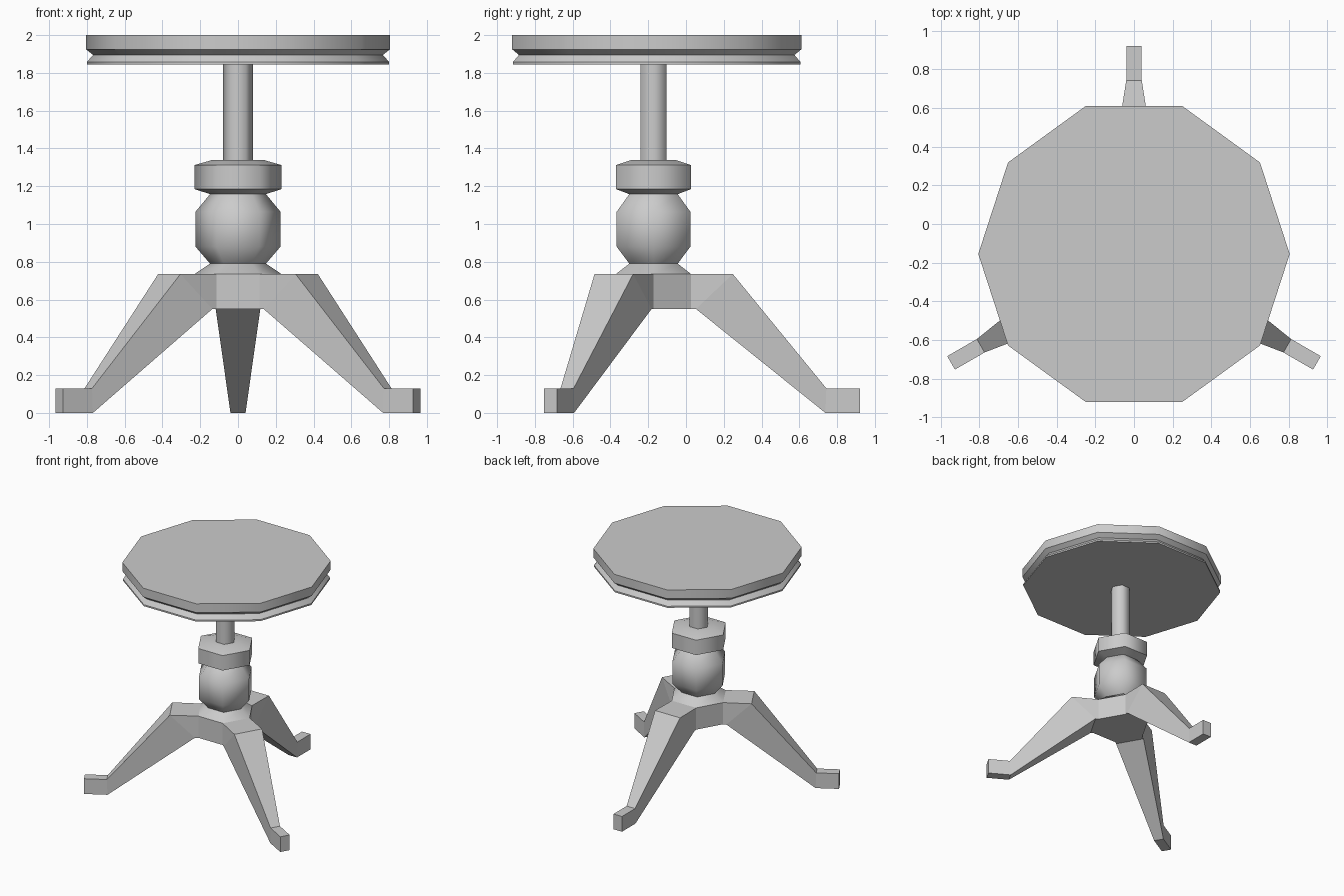
import bpy, bmesh, math
from mathutils import Vector

if "Cube" in bpy.data.objects:
    bpy.data.objects.remove(bpy.data.objects["Cube"])

AXIS_Y = -0.172   # centre of the pedestal
SEAT_Y = -0.155   # the seat sits slightly off the pedestal axis


def finish(bm, name, y, smooth=None):
    bmesh.ops.recalc_face_normals(bm, faces=bm.faces)
    mesh = bpy.data.meshes.new(name)
    bm.to_mesh(mesh)
    bm.free()
    ob = bpy.data.objects.new(name, mesh)
    ob.location.y = y
    bpy.context.collection.objects.link(ob)
    if smooth:
        bpy.ops.object.select_all(action='DESELECT')
        bpy.context.view_layer.objects.active = ob
        ob.select_set(True)
        bpy.ops.object.shade_smooth_by_angle(angle=math.radians(smooth))
    return ob


def lathe(name, profile, sides, y, smooth):
    """Stack of polygon rings given as (radius, z), capped at both ends."""
    bm = bmesh.new()
    rings = []
    for r, z in profile:
        rings.append([bm.verts.new((r * math.cos(math.tau * i / sides),
                                    r * math.sin(math.tau * i / sides), z))
                      for i in range(sides)])
    for a, b in zip(rings, rings[1:]):
        for i in range(sides):
            j = (i + 1) % sides
            bm.faces.new((a[i], a[j], b[j], b[i]))
    bm.faces.new(rings[0])
    bm.faces.new(rings[-1])
    return finish(bm, name, y, smooth)


# Ten-sided seat with a grooved rim
lathe("seat", [(0.80, 1.845), (0.80, 1.858), (0.767, 1.895),
               (0.805, 1.925), (0.805, 2.0)], 10, SEAT_Y, 40)

# Hexagonal pole
lathe("pole", [(0.08, 1.33), (0.08, 1.85)], 6, AXIS_Y, 65)

# Turned column: collar, bulge and ring
lathe("column", [(0.23, 0.735), (0.148, 0.79), (0.225, 0.88), (0.225, 1.065),
                 (0.148, 1.158), (0.23, 1.185), (0.23, 1.312), (0.14, 1.338)],
      6, AXIS_Y, 65)

# Hexagonal hub with three legs extruded from alternate sides
Z_LOW, Z_HIGH = 0.55, 0.735
bm = bmesh.new()
bmesh.ops.create_cone(bm, cap_ends=True, segments=6, radius1=0.23, radius2=0.23,
                      depth=Z_HIGH - Z_LOW)
# turn so that corners lie on the x axis
first = bm.verts[:][0].co
turn = -math.atan2(first.y, first.x)
for v in bm.verts:
    a = math.atan2(v.co.y, v.co.x) + turn
    v.co = (0.23 * math.cos(a), 0.23 * math.sin(a), v.co.z + (Z_LOW + Z_HIGH) / 2)
bm.normal_update()

# Leg sections: (top distance, top z, bottom distance, bottom z, half width)
SECTIONS = [(0.42, 0.735, 0.225, 0.55, 0.118),
            (0.915, 0.13, 0.91, 0.0, 0.04),
            (1.092, 0.13, 1.092, 0.0, 0.04)]
for deg in (90, 210, 330):
    out = Vector((math.cos(math.radians(deg)), math.sin(math.radians(deg)), 0))
    side = Vector((-out.y, out.x, 0))
    face = max(bm.faces, key=lambda f: f.normal.dot(out) if len(f.verts) == 4
               and f.calc_center_median().length < 0.75 else -2)
    for rt, zt, rb, zb, w in SECTIONS:
        mid = face.calc_center_median().z
        face = bmesh.ops.extrude_discrete_faces(bm, faces=[face])["faces"][0]
        for v in face.verts:
            r, z = (rt, zt) if v.co.z > mid else (rb, zb)
            s = w if v.co.dot(side) > 0 else -w
            v.co = out * r + side * s + Vector((0, 0, z))
    bm.normal_update()
finish(bm, "hub_and_legs", AXIS_Y)
